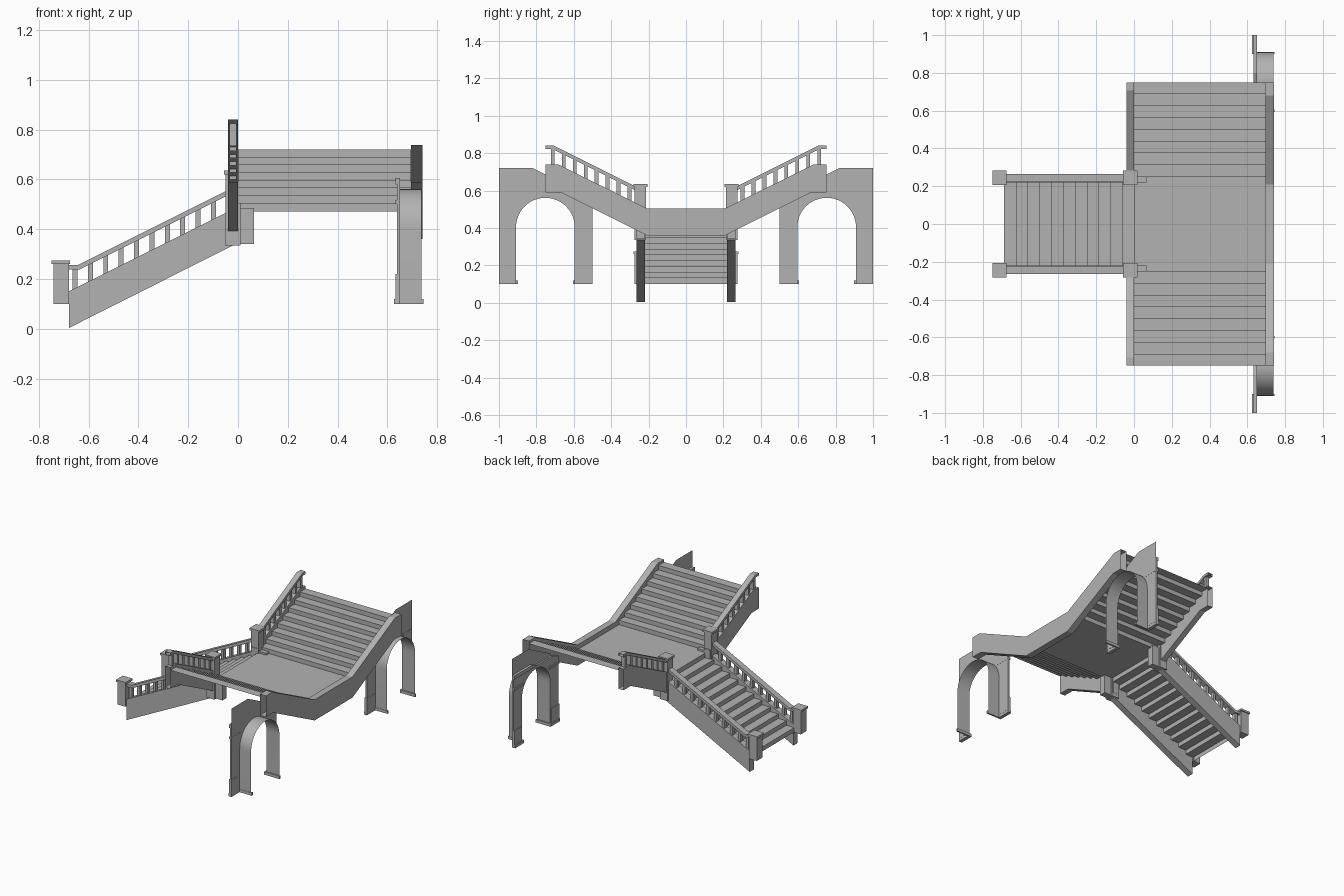
import bpy, bmesh, math

if "Cube" in bpy.data.objects:
    bpy.data.objects.remove(bpy.data.objects["Cube"])

stone = bpy.data.materials.new("grey_stone")
stone.diffuse_color = (0.45, 0.45, 0.45, 1)
stone.use_nodes = True
stone.node_tree.nodes["Principled BSDF"].inputs["Base Color"].default_value = stone.diffuse_color


def finish(bm, name, mirror):
    bmesh.ops.recalc_face_normals(bm, faces=bm.faces[:])
    me = bpy.data.meshes.new(name)
    bm.to_mesh(me)
    bm.free()
    me.materials.append(stone)
    ob = bpy.data.objects.new(name, me)
    bpy.context.collection.objects.link(ob)
    if mirror:
        m = ob.modifiers.new("mirror", 'MIRROR')
        m.use_axis = (False, True, False)
        m.use_mirror_merge = False
    return ob


def place(axis, p, t):
    # profile points are (x, z) for axis y, and (y, z) for axis x
    return (t, p[0], p[1]) if axis == 'x' else (p[0], t, p[1])


def add_prism(bm, pts, axis, a, b, open_at=None):
    """Profile extruded from a to b (flat sheet if a == b); sides at |p| == open_at stay open."""
    A = [bm.verts.new(place(axis, p, a)) for p in pts]
    if a == b:
        bm.faces.new(A)
        return
    B = [bm.verts.new(place(axis, p, b)) for p in pts]
    bm.faces.new(A)
    bm.faces.new(B[::-1])
    n = len(pts)
    for i in range(n):
        j = (i + 1) % n
        if open_at and abs(pts[i][0]) == open_at and abs(pts[j][0]) == open_at:
            continue
        bm.faces.new((A[i], B[i], B[j], A[j]))


def prism(name, pts, axis, a, b, mirror=True, open_at=None):
    bm = bmesh.new()
    add_prism(bm, pts, axis, a, b, open_at)
    return finish(bm, name, mirror)


def ribbon(name, pts, axis, a, b, mirror=True):
    """Open profile swept into a sheet."""
    bm = bmesh.new()
    A = [bm.verts.new(place(axis, p, a)) for p in pts]
    B = [bm.verts.new(place(axis, p, b)) for p in pts]
    for i in range(len(pts) - 1):
        bm.faces.new((A[i], A[i + 1], B[i + 1], B[i]))
    return finish(bm, name, mirror)


def box(name, x, y, z, mirror=True):
    return prism(name, [(x[0], z[0]), (x[1], z[0]), (x[1], z[1]), (x[0], z[1])],
                 'y', y[0], y[1], mirror)


def steps(start, z, count, run=0.0625, rise=0.031):
    pts = [(start, z)]
    for i in range(count):
        z += rise
        pts += [(start + i * run, z), (start + (i + 1) * run, z)]
    return pts


# lower flight, landing and the two upper flights (thin stepped sheets)
LAND = 0.472
ribbon("lower_steps", steps(-0.6875, 0.10, 12)[:-1], 'y', -0.225, 0.225, False)
ribbon("landing", [(0, LAND), (0.695, LAND)], 'y', -0.25, 0.25, False)
ribbon("upper_steps", steps(0.25, LAND, 8), 'x', 0, 0.695)

# lower stringers
prism("lower_stringer", [(-0.68, 0.003), (-0.68, 0.15), (-0.01, 0.485), (0.065, 0.485),
                         (0.065, 0.34), (-0.01, 0.34)], 'y', 0.22, 0.265)

# upper stringers, hollow at their top ends: front pair, and one continuous piece at the back
half = [(0.21, 0.505), (0.68, 0.738), (0.75, 0.738), (0.75, 0.59), (0.67, 0.59), (0.21, 0.36)]
prism("front_stringer", half, 'x', -0.04, 0, open_at=0.75)
prism("back_stringer", half + [(-y, z) for y, z in reversed(half)], 'x', 0.695, 0.742,
      False, open_at=0.75)

# newel posts with caps
box("lower_newel", (-0.742, -0.68), (0.213, 0.275), (0.1, 0.26))
box("lower_newel_cap", (-0.75, -0.675), (0.207, 0.282), (0.26, 0.274))
box("upper_newel", (-0.05, 0.01), (0.213, 0.275), (0.335, 0.62))
box("upper_newel_cap", (-0.057, 0.018), (0.207, 0.282), (0.62, 0.635))

# handrails
prism("lower_handrail", [(-0.68, 0.238), (-0.637, 0.238), (-0.045, 0.534), (-0.045, 0.555),
                         (-0.642, 0.257), (-0.68, 0.257)], 'y', 0.222, 0.265)
prism("upper_handrail", [(0.26, 0.595), (0.713, 0.822), (0.75, 0.822), (0.75, 0.84),
                         (0.708, 0.84), (0.26, 0.616)], 'x', -0.04, 0, open_at=0.75)

# balusters follow the slope at the top and run a little into the stringer
bm = bmesh.new()
for i in range(10):
    x, w = -0.655 + i * 0.0618, 0.01
    z0 = 0.145 + 0.5 * (x + 0.67)
    z1 = lambda u: max(0.24, 0.24 + 0.5 * (u + 0.637))
    add_prism(bm, [(x - w, z0), (x + w, z0), (x + w, z1(x + w)), (x - w, z1(x - w))],
              'y', 0.231, 0.256)
finish(bm, "lower_balusters", True)
bm = bmesh.new()
for i in range(8):
    y, w = 0.712 - i * 0.0585, 0.01
    z0 = min(0.735, 0.5 + 0.4957 * (y - w - 0.21))
    z1 = lambda u: min(0.825, 0.597 + 0.5 * (u - 0.26))
    add_prism(bm, [(y - w, z0), (y + w, z0), (y + w, z1(y + w)), (y - w, z1(y - w))],
              'x', -0.034, -0.006)
finish(bm, "upper_balusters", True)

# arched walls below the upper flights
C, R, SPRING = 0.752, 0.157, 0.404
arc = [(C - R * math.cos(math.pi * i / 24), SPRING + R * math.sin(math.pi * i / 24))
       for i in range(25)]
opening = [(C - R, 0.1)] + arc + [(C + R, 0.1)]
prism("wall_body", [(0.5, 0.1)] + opening + [(1, 0.1), (1, 0.58), (0.57, 0.58), (0.5, 0.555)],
      'x', 0.638, 0.65)
prism("wall_upper_panel", [(0.57, 0.58), (1, 0.58), (1, 0.72), (0.82, 0.72), (0.57, 0.595)],
      'x', 0.65, 0.65)
prism("wall_ledge", [(0.74, 0.58), (0.8, 0.605), (1, 0.605), (1, 0.58)], 'x', 0.632, 0.65)
soffit = ribbon("arch_soffit", opening, 'x', 0.65, 0.738)
bpy.context.view_layer.objects.active = soffit
soffit.select_set(True)
bpy.ops.object.shade_smooth_by_angle(angle=math.radians(30))

# plinths, footings and string course on each arch leg
for side, (outer, inner) in (("inner", (0.5, C - R)), ("outer", (1.0, C + R))):
    s = 1 if inner > outer else -1
    box(side + "_plinth", (0.632, 0.651), (outer, inner - s * 0.006), (0.12, 0.22))
    box(side + "_footing", (0.626, 0.65), (outer, inner + s * 0.01), (0.1, 0.12))
    box(side + "_footing_return", (0.65, 0.745), (inner - s * 0.002, inner + s * 0.01), (0.1, 0.12))
    box(side + "_string_course", (0.632, 0.651), (outer, inner + s * 0.012), (0.502, 0.518))
